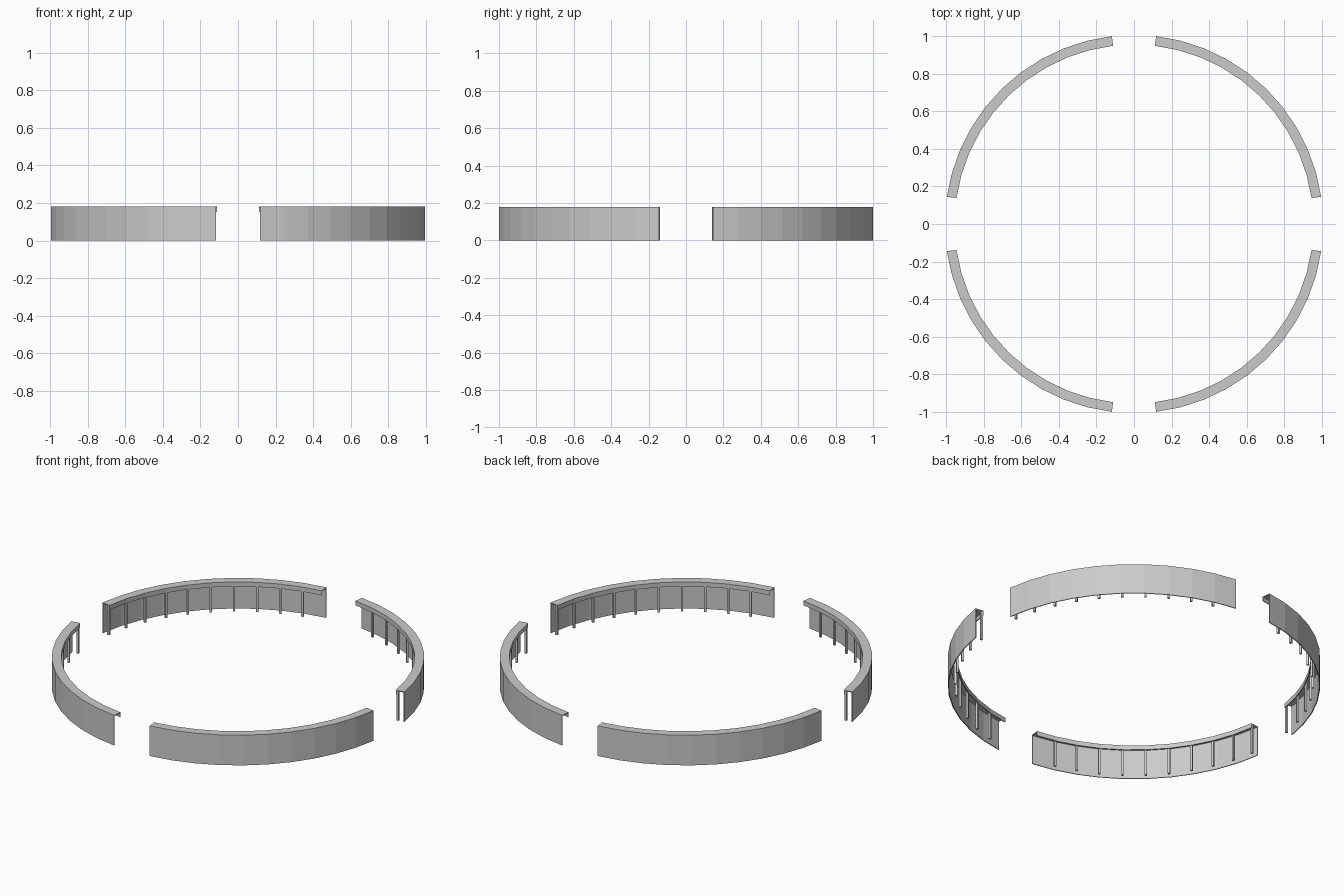
import bpy, bmesh, math

if "Cube" in bpy.data.objects:
    bpy.data.objects.remove(bpy.data.objects["Cube"])

R_OUT, R_IN, H = 1.0065, 0.955, 0.18
START, STEP, SEGS = math.radians(8.3), math.radians(7.5), 10
T = 0.005  # sheet thickness


def finish(name, bm):
    """Make the object and mirror one quarter into all four."""
    bmesh.ops.recalc_face_normals(bm, faces=bm.faces)
    me = bpy.data.meshes.new(name)
    bm.to_mesh(me)
    bm.free()
    ob = bpy.data.objects.new(name, me)
    bpy.context.collection.objects.link(ob)
    mod = ob.modifiers.new("quarters", 'MIRROR')
    mod.use_axis = (True, True, False)
    mod.use_mirror_merge = False
    return ob


def sweep(name, profile):
    """Sweep a closed (radius, z) profile along the quarter arc."""
    bm = bmesh.new()
    rings = []
    for k in range(SEGS + 1):
        a = START + k * STEP
        rings.append([bm.verts.new((r * math.cos(a), r * math.sin(a), z)) for r, z in profile])
    n = len(profile)
    for p, q in zip(rings, rings[1:]):
        for i in range(n):
            j = (i + 1) % n
            bm.faces.new((p[i], p[j], q[j], q[i]))
    bm.faces.new(rings[0])
    bm.faces.new(rings[-1])
    return finish(name, bm)


# Curved outer panel
sweep("front_panel", [(R_OUT - T, 0), (R_OUT, 0), (R_OUT, H - T), (R_OUT - T, H - T)])

# Counter top with a lip hanging on the inner edge
sweep("counter_top", [(R_OUT, H - T), (R_OUT, H), (R_IN, H), (R_IN, H - 0.027),
                      (R_IN + T, H - 0.027), (R_IN + T, H - T)])

# Thin square legs behind the lip, one per segment
bm = bmesh.new()
LEG, RL, TOP = 0.006, R_IN + T + 0.006, H - T
for k in range(SEGS):
    a = START + math.radians(0.4) + k * STEP
    c, s = math.cos(a), math.sin(a)
    ring = []
    for z in (0, TOP):
        ring.append([bm.verts.new(((RL + u) * c - v * s, (RL + u) * s + v * c, z))
                     for u, v in ((-LEG, -LEG), (LEG, -LEG), (LEG, LEG), (-LEG, LEG))])
    lo, hi = ring
    for i in range(4):
        j = (i + 1) % 4
        bm.faces.new((lo[i], lo[j], hi[j], hi[i]))
    bm.faces.new(lo)
    bm.faces.new(hi)
finish("legs", bm)
